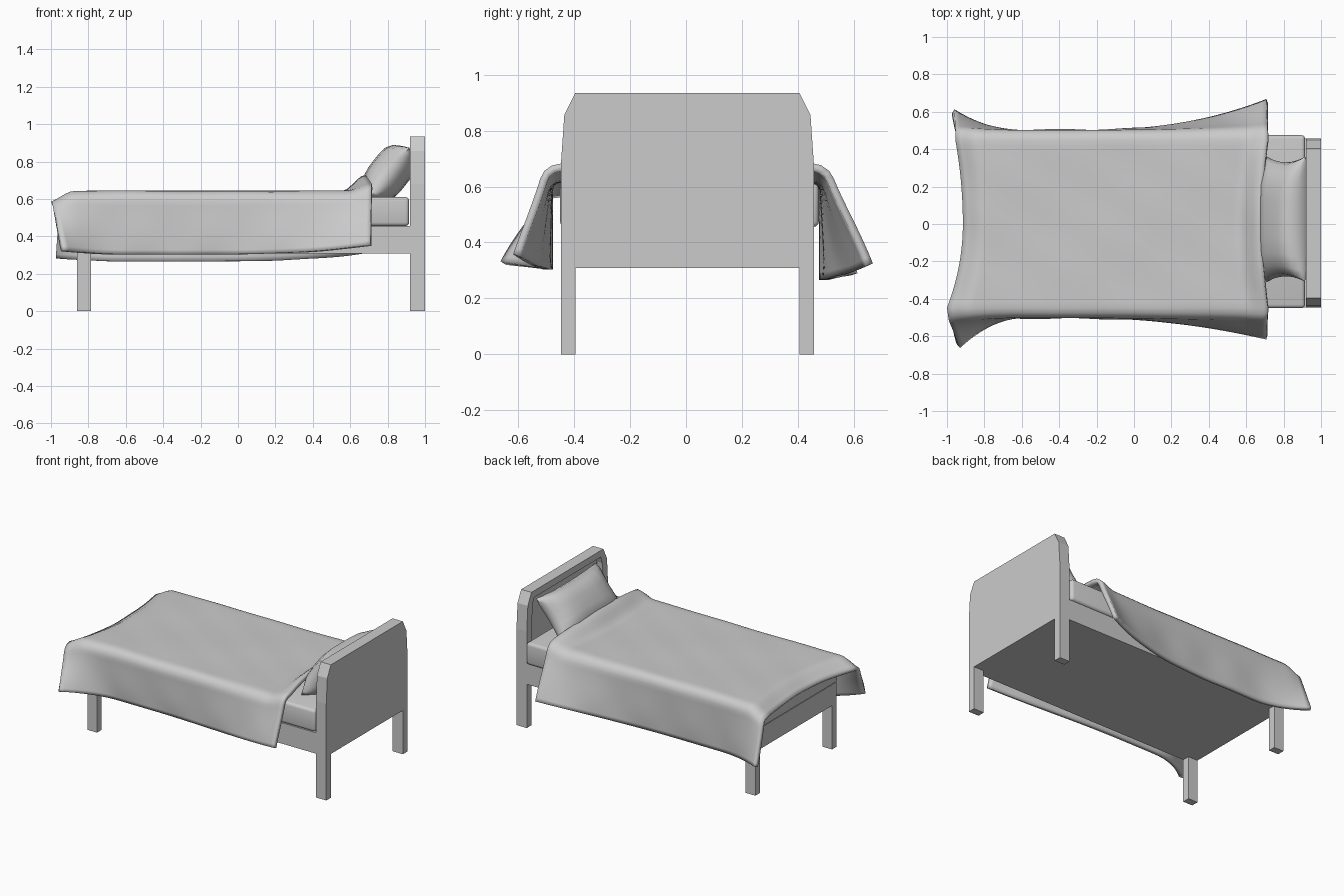
import bpy, bmesh, math
from mathutils import Vector

if "Cube" in bpy.data.objects:
    bpy.data.objects.remove(bpy.data.objects["Cube"])


def finish(name, bm, smooth=None):
    me = bpy.data.meshes.new(name)
    bm.to_mesh(me)
    bm.free()
    ob = bpy.data.objects.new(name, me)
    bpy.context.collection.objects.link(ob)
    if smooth:
        shade(ob, smooth)
    return ob


def shade(ob, angle):
    bpy.ops.object.select_all(action='DESELECT')
    ob.select_set(True)
    bpy.context.view_layer.objects.active = ob
    bpy.ops.object.shade_smooth_by_angle(angle=math.radians(angle))


def box(name, lo, hi, bevel=0):
    bm = bmesh.new()
    bmesh.ops.create_cube(bm, size=1)
    for v in bm.verts:
        v.co = Vector([lo[i] + (v.co[i] + 0.5) * (hi[i] - lo[i]) for i in range(3)])
    if bevel:
        bmesh.ops.bevel(bm, geom=bm.edges[:], offset=bevel, segments=3,
                        profile=0.5, affect='EDGES')
    return finish(name, bm, 40 if bevel else None)


# bed base and four legs
box("bed_base", (-0.86, -0.447, 0.308), (0.93, 0.457, 0.455))
for end, x0, x1 in (("foot", -0.86, -0.785), ("head", 0.92, 1.0)):
    for side, y0, y1 in (("front", -0.447, -0.395), ("back", 0.405, 0.457)):
        box(f"{end}_{side}_leg", (x0, y0, 0), (x1, y1, 0.31))

# mattress
box("mattress", (-0.87, -0.45, 0.455), (0.915, 0.475, 0.61), 0.02)

# headboard with clipped corners and a recessed inner panel
half = [(0.452, 0.308), (0.452, 0.68), (0.44, 0.855), (0.40, 0.935)]
outline = half + [(-y, z) for y, z in reversed(half)]
bm = bmesh.new()
inner = bm.faces.new([bm.verts.new((0.92, y + 0.005, z)) for y, z in outline])
back = bmesh.ops.extrude_face_region(bm, geom=[inner])
for v in [g for g in back["geom"] if isinstance(g, bmesh.types.BMVert)]:
    v.co.x = 1.0
bmesh.ops.recalc_face_normals(bm, faces=bm.faces[:])
bm.faces.ensure_lookup_table()
inner = min(bm.faces, key=lambda f: f.calc_center_median().x)
bmesh.ops.inset_region(bm, faces=[inner], thickness=0.055)
pit = bmesh.ops.extrude_face_region(bm, geom=[inner])
for v in [g for g in pit["geom"] if isinstance(g, bmesh.types.BMVert)]:
    v.co.x += 0.04
if inner.is_valid:
    bmesh.ops.delete(bm, geom=[inner], context='FACES_ONLY')
bmesh.ops.recalc_face_normals(bm, faces=bm.faces[:])
finish("headboard", bm)


# pillow leaning on the headboard: puffed sheet with pinched corners
def pillow_point(u, v, side):
    puff = (max(0, 1 - u ** 4) * max(0, 1 - v ** 4)) ** 0.6
    y = 0.025 + 0.335 * u * (1 - 0.09 * (1 - v * v))
    along = 0.168 * v * (1 - 0.08 * (1 - u * u))
    up = side * 0.108 * puff
    a = math.radians(52)
    return (0.812 + along * math.cos(a) - up * math.sin(a), y,
            0.742 + along * math.sin(a) + up * math.cos(a))


n = 10
bm = bmesh.new()
for side in (1, -1):
    grid = [[bm.verts.new(pillow_point(math.sin((2 * i / n - 1) * math.pi / 2),
                                       math.sin((2 * j / n - 1) * math.pi / 2), side))
             for j in range(n + 1)] for i in range(n + 1)]
    for i in range(n):
        for j in range(n):
            bm.faces.new((grid[i][j], grid[i + 1][j], grid[i + 1][j + 1], grid[i][j + 1]))
bmesh.ops.remove_doubles(bm, verts=bm.verts[:], dist=0.0005)
bmesh.ops.recalc_face_normals(bm, faces=bm.faces[:])
finish("pillow", bm, 60)


# blanket: flat top, rounded shoulders, sides flaring out at both ends
def ramp(value):
    value = min(max(value, 0), 1)
    return value * value * (3 - 2 * value)


def blanket_point(u, v):
    back_side = v > 0
    s = 1 if back_side else -1
    w = min(abs(v) / 0.5, 1)                  # across the top
    t = max(0, (abs(v) - 0.5) / 0.5)          # down the side
    x = -0.95 + 1.65 * u
    # end outlines
    x0 = -0.915 - (0.04 if back_side else 0.085) * w ** 2 + (-0.005 if back_side else 0.07) * t
    x1 = 0.68 + 0.035 * w ** 2 - 0.008 * t
    px = x0 + (x1 - x0) * u
    head = max(0, (x + 0.3) / 1.0)
    foot = max(0, (-0.6 - x) / 0.35)
    # top height: lifted over the pillow, drooping at the foot
    top = 0.643 + (0.085 - 0.045 * w ** 2) * ramp((x - 0.57) / 0.13)
    top -= 0.06 * ramp((-0.83 - x) / 0.14) * (1 - 0.5 * t)
    top += 0.002 * math.sin(9 * x + 5 * v) * math.sin(13 * v + 3 * x)
    if back_side:
        flare = 0.165 * head ** 2.4 + 0.11 * foot ** 2
        hem = 0.265 + 0.06 * head ** 3 + 0.025 * foot ** 2
    else:
        flare = 0.115 * head ** 2 + 0.16 * foot ** 2
        hem = 0.303 + 0.055 * head ** 3 + 0.03 * foot ** 2
    r = 0.055
    y, z = 0.448 * w, top
    if t > 0:
        a = min(t / 0.2, 1) * math.pi / 2
        q = max(0, (t - 0.2) / 0.8)
        y += r * math.sin(a) + flare * t ** 1.15
        y += 0.005 * q * (1 + math.sin(17 * x + 2 * s)) * math.sin(q * math.pi)
        z = top - r * (1 - math.cos(a))
        z += (hem - z) * q
    return (px, s * y, z)


nu, nv = 64, 60
bm = bmesh.new()
grid = [[bm.verts.new(blanket_point(i / nu, 2 * j / nv - 1)) for j in range(nv + 1)]
        for i in range(nu + 1)]
for i in range(nu):
    for j in range(nv):
        bm.faces.new((grid[i][j], grid[i + 1][j], grid[i + 1][j + 1], grid[i][j + 1]))
blanket = finish("blanket", bm)
mod = blanket.modifiers.new("thickness", 'SOLIDIFY')
mod.thickness = 0.027
mod.offset = -1
shade(blanket, 45)
